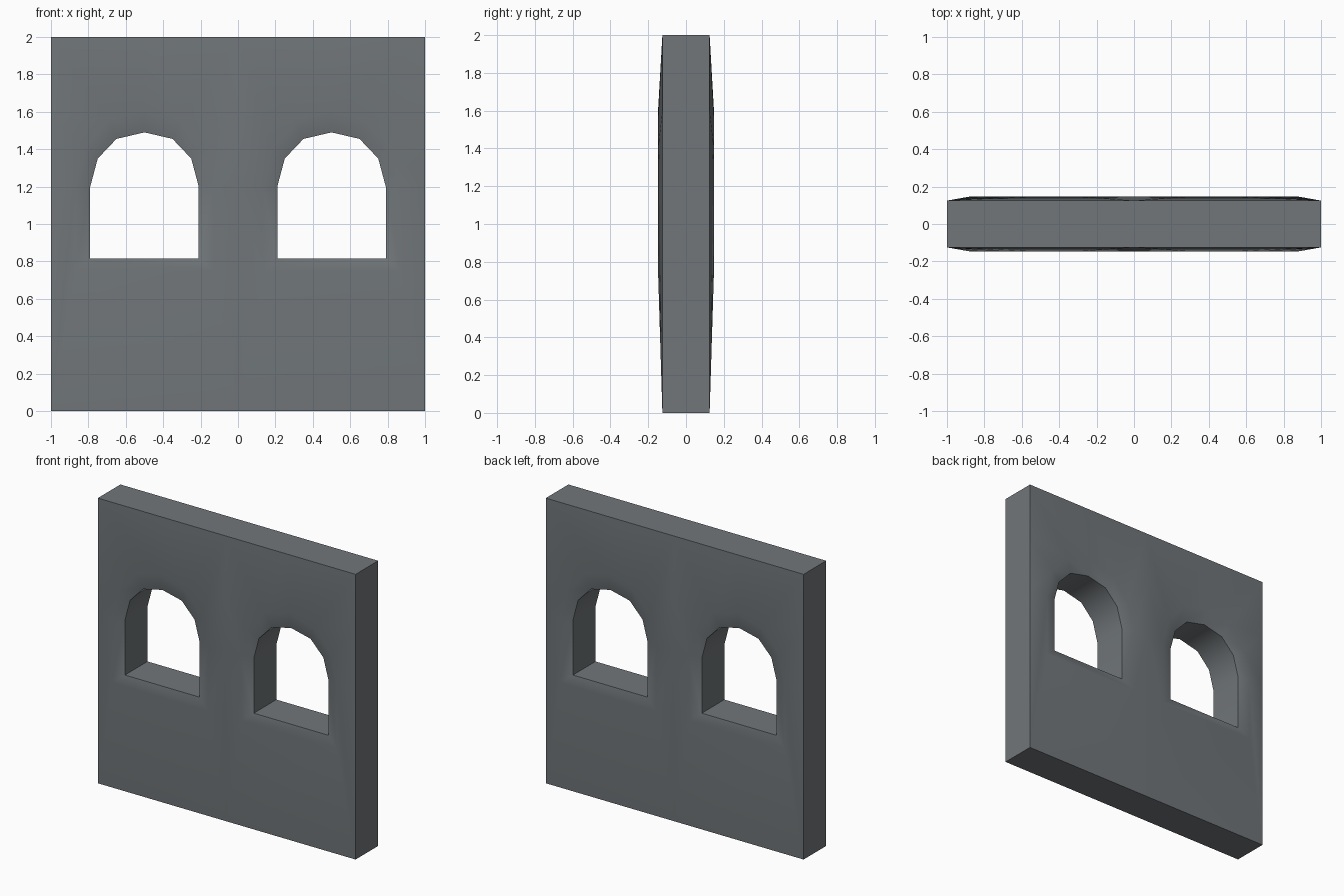
import bpy, bmesh, math

if "Cube" in bpy.data.objects:
    bpy.data.objects.remove(bpy.data.objects["Cube"])

EDGE_Y, BULGE_Y = 0.125, 0.148   # half thickness at the borders / at the swollen middle

# Matching loops for the right half, counter-clockwise from the lower right (x, z)
window = [(0.79, 0.815), (0.79, 1.2), (0.75, 1.35), (0.65, 1.455), (0.5, 1.49),
          (0.35, 1.455), (0.25, 1.35), (0.21, 1.2), (0.21, 0.815)]
ring = [(0.87, 0.75), (0.87, 1.2), (0.82, 1.4), (0.69, 1.55), (0.5, 1.6),
        (0.31, 1.55), (0.18, 1.4), (0.13, 1.2), (0.13, 0.75)]
border = [(1, 0), (1, 1.2), (1, 1.6), (1, 2), (0.5, 2),
          (0, 2), (0, 1.6), (0, 1.2), (0, 0)]

bm = bmesh.new()


def loop(points, depth):
    return [bm.verts.new((x, -depth(x, z), z)) for x, z in points]


def border_depth(x, z):
    return BULGE_Y if x == 0 and 0 < z < 2 else EDGE_Y


# Outer side walls, swollen face, window rim and window reveal
loops = [loop(border, lambda x, z: 0), loop(border, border_depth),
         loop(ring, lambda x, z: BULGE_Y), loop(window, lambda x, z: EDGE_Y),
         loop(window, lambda x, z: 0)]
n = len(border)
for k in range(4):
    a, b = loops[k], loops[k + 1]
    for i in range(n):
        j = (i + 1) % n
        if k == 0 and border[i][0] == 0 and border[j][0] == 0:
            continue            # open at the mirror plane
        bm.faces.new((a[i], a[j], b[j], b[i]))
bmesh.ops.delete(bm, geom=[v for v in bm.verts if not v.link_faces], context='VERTS')

mesh = bpy.data.meshes.new("window_wall")
bm.to_mesh(mesh)
bm.free()
wall = bpy.data.objects.new("window_wall", mesh)
bpy.context.collection.objects.link(wall)

stone = bpy.data.materials.new("grey stone")
stone.diffuse_color = (0.165, 0.182, 0.192, 1)
stone.use_nodes = True
stone.node_tree.nodes["Principled BSDF"].inputs["Base Color"].default_value = stone.diffuse_color
mesh.materials.append(stone)

# Mirror to the other half and to the back
mirror = wall.modifiers.new("mirror", 'MIRROR')
mirror.use_axis = (True, True, False)
mirror.use_clip = True

bpy.context.view_layer.objects.active = wall
wall.select_set(True)
bpy.ops.object.modifier_apply(modifier=mirror.name)
bpy.ops.object.shade_smooth_by_angle(angle=math.radians(40))
